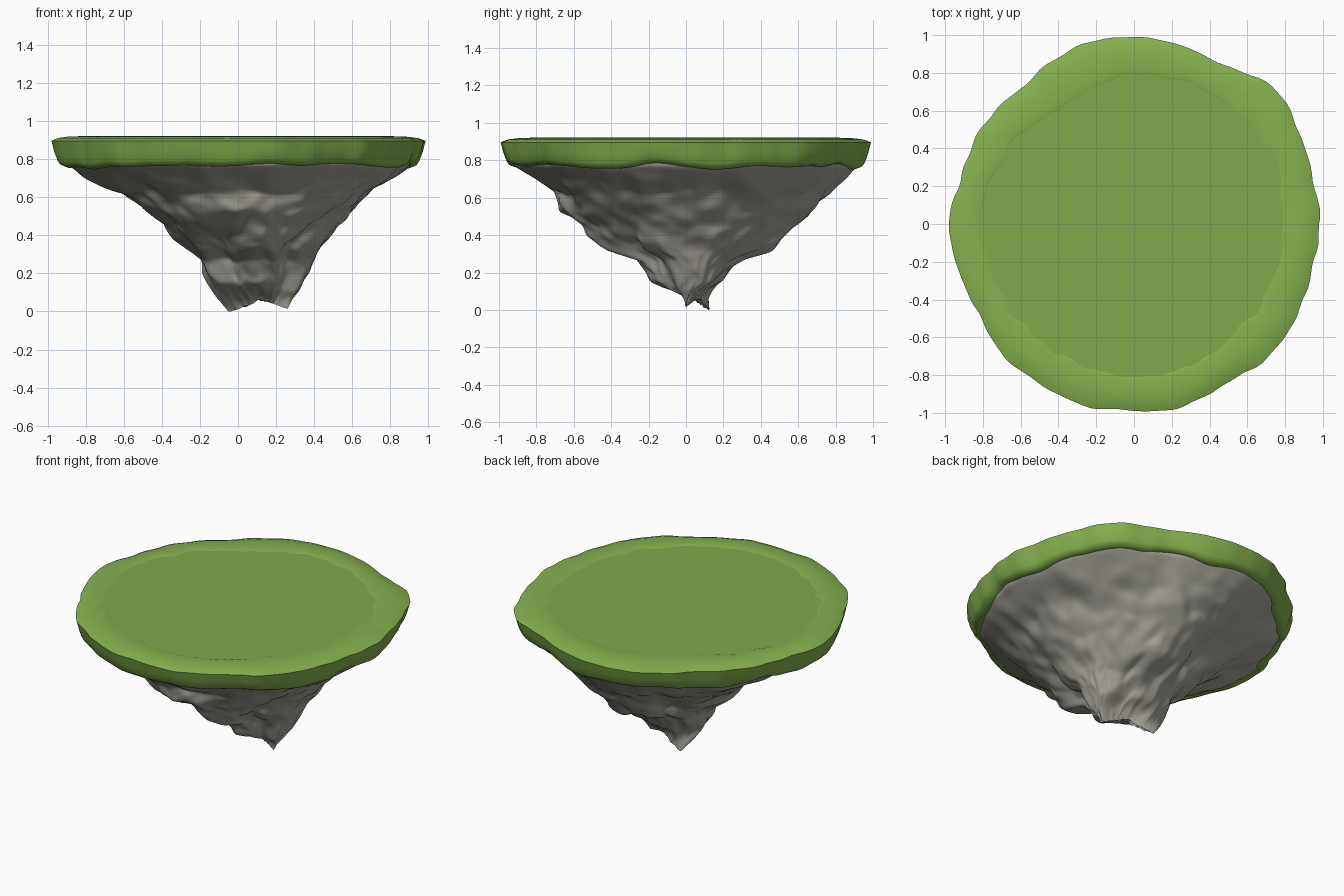
import bpy
import bmesh
from math import sin, cos, pi, exp, radians
from mathutils import Vector, noise

SEGMENTS = 160

cube = bpy.data.objects.get("Cube")
if cube:
    bpy.data.objects.remove(cube, do_unlink=True)


def make_material(name, color):
    material = bpy.data.materials.new(name)
    material.use_nodes = True
    material.diffuse_color = color
    material.node_tree.nodes["Principled BSDF"].inputs["Base Color"].default_value = color
    return material


def mix(a, b, t):
    return a + (b - a) * t


def clamp(t):
    return max(0, min(1, t))


def around(table, angle):
    """Smoothly read a table of evenly spaced values around a full turn."""
    place = angle / (2 * pi) * len(table)
    i = int(place)
    p0, p1, p2, p3 = (table[(i + k) % len(table)] for k in (-1, 0, 1, 2))
    t = place - i
    return p1 + t / 2 * (p2 - p0 + t * (2 * p0 - 5 * p1 + 4 * p2 - p3 + t * (3 * (p1 - p2) + p3 - p0)))


def bump(angle, centre, width):
    """Bell curve around one compass direction."""
    gap = (angle - radians(centre) + pi) % (2 * pi) - pi
    return exp(-(gap / radians(width)) ** 2)


def build_rings(name, rings, material, cap_start=None, cap_end=None):
    """Skin a stack of closed rings, with optional fans at either end."""
    bm = bmesh.new()
    loops = [[bm.verts.new(p) for p in ring] for ring in rings]
    for low, high in zip(loops, loops[1:]):
        for i in range(SEGMENTS):
            j = (i + 1) % SEGMENTS
            bm.faces.new((low[i], low[j], high[j], high[i]))
    for loop, cap in ((loops[0], cap_start), (loops[-1], cap_end)):
        if cap:
            centre = bm.verts.new(cap)
            for i in range(SEGMENTS):
                bm.faces.new((loop[i], loop[(i + 1) % SEGMENTS], centre))
    bmesh.ops.recalc_face_normals(bm, faces=bm.faces)
    mesh = bpy.data.meshes.new(name)
    bm.to_mesh(mesh)
    bm.free()
    mesh.materials.append(material)
    obj = bpy.data.objects.new(name, mesh)
    bpy.context.collection.objects.link(obj)
    bpy.ops.object.select_all(action="DESELECT")
    obj.select_set(True)
    bpy.context.view_layer.objects.active = obj
    bpy.ops.object.shade_smooth_by_angle(angle=radians(50))
    return obj


rim_green = make_material("rim grass green", (0.235, 0.44, 0.078, 1))
top_green = make_material("meadow grass green", (0.21, 0.405, 0.073, 1))
stone_grey = make_material("stone grey", (0.38, 0.37, 0.32, 1))
angles = [2 * pi * i / SEGMENTS for i in range(SEGMENTS)]

# Plan outlines, in hundredths, every 15 and 30 degrees from +x
OUTLINE = (98, 98, 100, 103, 97, 98, 99, 99, 95, 94, 95, 95,
           98, 96, 95, 98, 98, 99, 99, 100, 98, 100, 99, 98)
MEADOW = (79, 81, 80, 79, 73, 77, 81, 79, 80, 81, 80, 79)


def outer_radius(a):
    wobble = noise.noise(Vector((cos(a), sin(a), 0)) * 7) * 0.018
    return around(OUTLINE, a) / 100 + wobble


def inner_radius(a):
    return around(MEADOW, a) / 100 + noise.noise(Vector((cos(a), sin(a), 2)) * 8) * 0.03


def flat_ring(radius, height):
    return [(radius(a) * cos(a), radius(a) * sin(a), height) for a in angles]


# Flat meadow
build_rings("meadow", [flat_ring(inner_radius, 0.917)], top_green, cap_end=(0, 0, 0.917))

# Turf rim: inner edge, sloping crest, outer wall and ragged lower lip
RIM = ((0, 0.917), (0.08, 0.921), (0.5, 0.918), (0.8, 0.911), (1, 0.896))
WALL = ((0.995, 0.88), (0.985, 0.84), (0.968, 0.795), (0.955, 0.776), (0.925, 0.766), (0.86, 0.772))
rim_rings = []
for part, height in RIM:
    rim_rings.append(flat_ring(lambda a: mix(inner_radius(a), outer_radius(a), part), height))
for scale, height in WALL:
    ring = []
    for a in angles:
        direction = Vector((cos(a), sin(a), 0))
        dip = noise.noise(direction * 3 + Vector((4, 1, 0))) * 0.4 * max(0, 0.86 - height)
        dent = noise.noise(direction * 6 + Vector((0, 0, height * 5))) * 0.15
        spot = direction * outer_radius(a) * (scale + dent * (1 - scale))
        ring.append((spot.x, spot.y, height + dip))
    rim_rings.append(ring)
build_rings("turf_rim", rim_rings, rim_green)

# Rock extents per height, in hundredths: z, left, right, front, back
LEVELS = ((0, -5, 26, -1, 12), (4, -8, 28, -6, 14), (10, -12, 32, -16, 16),
          (20, -18, 37, -20, 23), (27, -20, 40, -25, 29), (32, -24, 42, -42, 43),
          (38, -33, 47, -49, 48), (45, -38, 51, -55, 57), (52, -47, 58, -64, 66),
          (62, -62, 71, -69, 75), (70, -79, 82, -80, 84), (77, -90, 91, -91, 91),
          (84, -90, 91, -91, 91))

# Recesses under ledges: direction, width, ledge height, rise per degree, depth
RECESSES = ((240, 25, 0.46, 0, 0.28), (312, 18, 0.43, 0.005, 0.2), (55, 24, 0.2, 0.003, 0.3))


def extents(z):
    for low, high in zip(LEVELS, LEVELS[1:]):
        if z * 100 <= high[0]:
            t = (z * 100 - low[0]) / (high[0] - low[0])
            return [mix(a, b, t) / 100 for a, b in zip(low[1:], high[1:])]
    return [v / 100 for v in LEVELS[-1][1:]]


def rock_point(a, z):
    left, right, front, back = extents(z)
    cx, cy = mix(0.11, 0, min(1, z / 0.8)), mix(0.06, 0, min(1, z / 0.8))
    low = max(0, 1 - z / 0.15)
    mid = exp(-((z - 0.3) / 0.2) ** 2)
    # Back gully and the lobes beside it
    carve = 1 - 0.2 * exp(-((z - 0.42) / 0.18) ** 2) * bump(a, 122, 16)
    carve += mid * (0.1 * bump(a, 75, 14) + 0.1 * bump(a, 280, 12))
    for centre, width, height, slope, depth in RECESSES:
        gap = (a * 180 / pi - centre + 180) % 360 - 180
        carve -= depth * bump(a, centre, width) * clamp((height + slope * gap - z) / 0.07)
    # Rough stone grain, fading out at the foot and under the turf
    grain = Vector((cos(a) * 2, sin(a) * 2, z * 4))
    fade = clamp((0.78 - z) / 0.15)
    carve += fade * 0.075 * noise.noise(grain * 1.4)
    carve += fade * min(1, z / 0.25) * 0.04 * noise.noise(grain * 3.5)
    # Near the turf the rock follows the island outline
    carve += clamp((z - 0.55) / 0.2) * (outer_radius(a) / 0.985 - 1)
    dx = cos(a) * ((right - cx) if cos(a) > 0 else (cx - left)) * carve
    dy = sin(a) * ((back - cy) if sin(a) > 0 else (cy - front)) * carve
    # The foot is a narrow slanting ridge that ends in two points
    dy = mix(dy, dy * 0.25 - dx * 0.4, low)
    notch = low * 0.06 * (1 - min(1, abs(dx) / 0.15))
    chips = low * 0.015 * noise.noise(grain * 3)
    rise = 0.025 * low * max(0, cos(a))
    ledge = fade * min(1, z / 0.2) * 0.03 * noise.noise(grain * 1.8 + Vector((5, 5, 5)))
    return (cx + dx, cy + dy, max(0, z + notch + chips + rise + ledge))


# Tapering rock body
STEPS = 64
rock_rings = [[rock_point(a, 0.84 * k / STEPS) for a in angles] for k in range(STEPS + 1)]
build_rings("rock_body", rock_rings, stone_grey, cap_start=(0.11, 0.06, 0.065))
